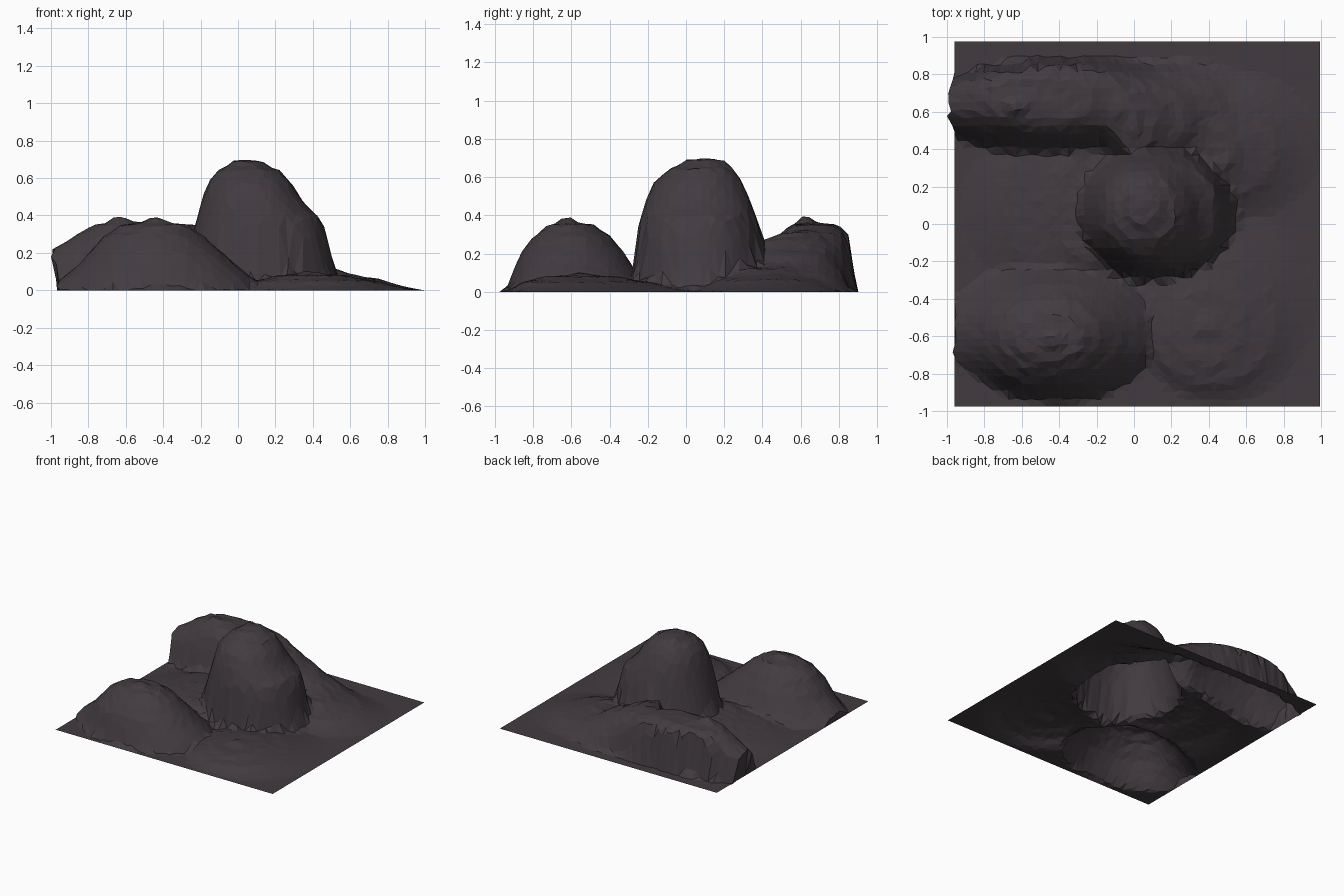
import bpy, bmesh, math, random

if "Cube" in bpy.data.objects:
    bpy.data.objects.remove(bpy.data.objects["Cube"])

random.seed(4)
N = 48
X0, X1, Y0, Y1 = -0.96, 0.995, -0.975, 0.975

# Each landform is a stack of contours: height, x min, x max, y min, y max
TOWER = [(0, -.42, .58, -.34, .48), (.04, -.35, .54, -.29, .44), (.12, -.29, .515, -.275, .41),
         (.28, -.25, .48, -.265, .39), (.38, -.22, .45, -.24, .37), (.46, -.20, .36, -.22, .345),
         (.57, -.17, .29, -.17, .30), (.64, -.11, .23, -.10, .255), (.69, -.04, .13, .0, .20),
         (.715, .03, .05, .09, .11)]
FRONT_HILL = [(0, -.97, .13, -.95, -.18), (.06, -.91, .08, -.92, -.23), (.12, -.86, .01, -.90, -.27),
              (.20, -.80, -.08, -.87, -.32), (.29, -.72, -.18, -.80, -.39), (.35, -.63, -.27, -.73, -.48),
              (.39, -.48, -.40, -.65, -.60)]
RIDGE = [(0, -1.0, .42, .35, .885), (.06, -.99, .30, .39, .87), (.15, -.96, .18, .42, .865),
         (.22, -.92, .08, .45, .86), (.30, -.85, -.05, .49, .85), (.35, -.78, -.22, .54, .80),
         (.39, -.68, -.60, .60, .65)]
MOUND = [(0, -.05, .97, -.96, .10), (.05, .08, .75, -.86, -.18), (.08, .2, .58, -.75, -.35),
         (.10, .34, .42, -.58, -.52)]
SPUR = [(0, .1, 1.0, .02, .82), (.06, .2, .76, .15, .68), (.12, .25, .52, .26, .52)]
# Raised saddle between tower and ridge, and raised valley floor
SADDLE = [(0, -.40, .80, .20, .87), (.10, -.28, .48, .30, .82), (.20, -.18, .28, .36, .76),
          (.27, -.12, .12, .40, .70), (.30, -.03, .03, .46, .60)]
VALLEY = [(0, -.93, .40, -.45, .62), (.05, -.70, .20, -.32, .52), (.10, -.42, .0, -.20, .40),
          (.13, -.25, -.15, .05, .15)]
FORMS = [(TOWER, 2.1), (FRONT_HILL, 2.1), (RIDGE, 2.5), (MOUND, 2), (SPUR, 2), (SADDLE, 2), (VALLEY, 2)]


def height(stack, power, x, y):
    """Height of a contour stack above the point, interpolated between contours."""
    last = None
    for z, xa, xb, ya, yb in stack:
        u = abs(x - (xa + xb) / 2) / ((xb - xa) / 2)
        v = abs(y - (ya + yb) / 2) / ((yb - ya) / 2)
        e = (u ** power + v ** power) ** (1 / power)
        if e >= 1:
            if last is None:
                return 0.0
            return last[0] + (z - last[0]) * (1 - last[1]) / (e - last[1])
        last = (z, e)
    return last[0]


def ground(x, y):
    """Blend all landforms with a soft maximum."""
    hs = [height(s, p, x, y) for s, p in FORMS]
    return sum(h ** 7 for h in hs) ** (1 / 7)


# Terrain sheet, open below
bm = bmesh.new()
rows = []
for j in range(N + 1):
    row = []
    for i in range(N + 1):
        x = X0 + (X1 - X0) * i / N
        y = Y0 + (Y1 - Y0) * j / N
        inner = 0 < i < N and 0 < j < N
        z = 0.0
        if inner:
            x += random.uniform(-.008, .008)
            y += random.uniform(-.008, .008)
            z = ground(x, y)
            z += random.uniform(-.003, .003) * min(1, z / .1)
            # Bulges of ridge and front hill over the left edge
            near = max(0, 1 - (x - X0) / .13)
            x -= near * (.1 * math.exp(-((y - .63) / .17) ** 4) + .06 * math.exp(-((y + .6) / .2) ** 4))
        row.append(bm.verts.new((max(x, -1), y, z)))
    rows.append(row)
for j in range(N):
    for i in range(N):
        a, b, c, d = rows[j][i], rows[j][i + 1], rows[j + 1][i + 1], rows[j + 1][i]
        if (a.co - c.co).length < (b.co - d.co).length:
            tris = ((a, b, c), (a, c, d))
        else:
            tris = ((a, b, d), (b, c, d))
        for t in tris:
            bm.faces.new(t)
mesh = bpy.data.meshes.new("rocky_terrain")
bm.to_mesh(mesh)
bm.free()

# Dark rock colour
rock = bpy.data.materials.new("dark rock")
rock.diffuse_color = (.055, .044, .052, 1)
rock.use_nodes = True
rock.node_tree.nodes["Principled BSDF"].inputs["Base Color"].default_value = rock.diffuse_color
mesh.materials.append(rock)
terrain = bpy.data.objects.new("rocky_terrain", mesh)
bpy.context.collection.objects.link(terrain)
